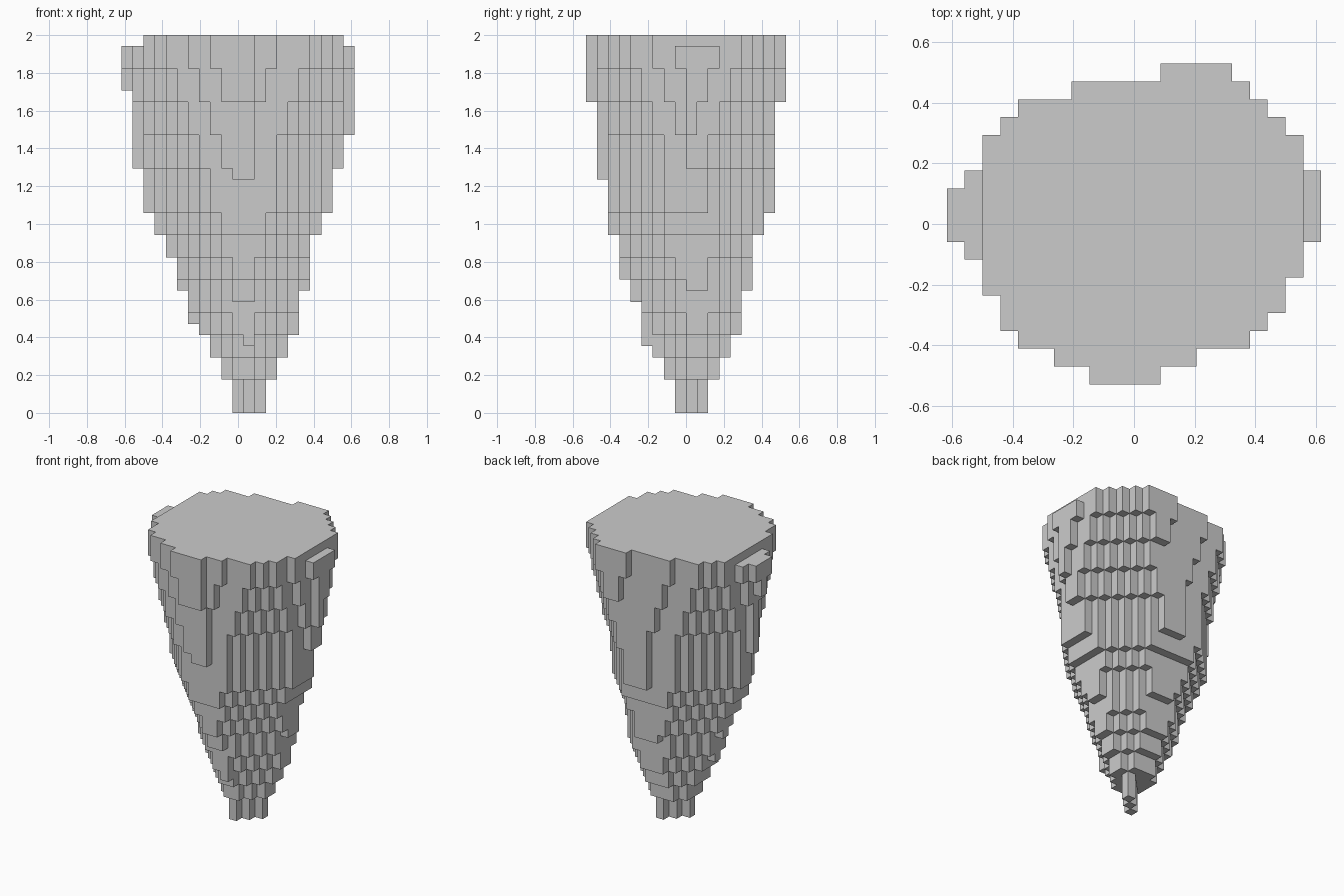
import bpy
import bmesh

cube = bpy.data.objects.get("Cube")
if cube:
    bpy.data.objects.remove(cube, do_unlink=True)

LAYERS, WIDTH, DEPTH = 34, 21, 18
CELL = 2 / LAYERS

# Rim outline: first and last column of each row, front to back
RIM = [(8, 12), (6, 14), (4, 17), (3, 18), (3, 19), (2, 19), (2, 20), (1, 20),
       (0, 21), (0, 21), (0, 21), (1, 21), (2, 20), (2, 20), (3, 19), (4, 18),
       (7, 17), (12, 16)]

# Sides of the taper: the layers, going up, where each moves out by one cell
RIGHT = [3, 5, 7, 11, 16, 18, 22, 25]
LEFT = [3, 5, 7, 8, 11, 14, 16, 18, 22, 29]
BACK = [3, 5, 7, 11, 16, 18, 28]
FRONT = [3, 5, 6, 10, 12, 16, 21, 28]

# Below each of these layers the stepped corners lose one more row of cells
EROSIONS = [31, 28, 25, 22, 18, 16, 14, 12, 9, 7, 5, 3]
FAR_PAUSES = {18, 12}       # the back left corner holds here
CROSS_PAUSES = {22}         # the back right and front left corners hold here

# The tip is a short diagonal wall, and ridges run up from its middle cell
RIDGE_I, RIDGE_J = 11, 9
TIP = {(RIDGE_I + n, RIDGE_J + n) for n in (-1, 0, 1)}


def steps(side, layer):
    """How many cells a side has moved out at a layer."""
    return sum(level <= layer for level in side)


def in_bounds(cell, layer):
    """Whether a cell lies between the four sides at a layer."""
    i, j = cell
    return (10 - steps(LEFT, layer) <= i < 13 + steps(RIGHT, layer)
            and 8 - steps(FRONT, layer) <= j < 11 + steps(BACK, layer))


def loses(cell, section, level):
    """Whether an outer corner cell is cut away below a level."""
    i, j = cell
    if i == RIDGE_I or j == RIDGE_J:
        return False
    for dx in (-1, 1):
        for dy in (-1, 1):
            if (i + dx, j) in section or (i, j + dy) in section:
                continue
            if dx == dy == 1 and level in FAR_PAUSES:
                continue
            if dx != dy and level in CROSS_PAUSES:
                continue
            return True
    return False


# Fill the layers from the rim downward, each one inside those above
cells = set()
section = {(i, j) for j, (first, last) in enumerate(RIM)
           for i in range(first, last)}
for layer in reversed(range(LAYERS)):
    if layer + 1 in EROSIONS:
        section = {c for c in section if not loses(c, section, layer + 1)}
    section = {c for c in section if in_bounds(c, layer)}
    if layer < EROSIONS[-1]:
        section = TIP
    for i, j in section:
        # The side ledges stop one layer below the flat top
        if layer < LAYERS - 1 or 2 <= i < WIDTH - 1:
            cells.add((i, j, layer))

# Skin the outside of the blocks
bm = bmesh.new()
corners = {}


def corner(point):
    if point not in corners:
        x, y, z = point
        corners[point] = bm.verts.new(((x - WIDTH / 2) * CELL,
                                       (y - DEPTH / 2) * CELL, z * CELL))
    return corners[point]


for cell in sorted(cells):
    for axis in range(3):
        for side in (0, 1):
            neighbour = list(cell)
            neighbour[axis] += 2 * side - 1
            if tuple(neighbour) in cells:
                continue
            loop = []
            for a, b in ((0, 0), (1, 0), (1, 1), (0, 1)):
                point = list(cell)
                point[axis] += side
                point[(axis + 1) % 3] += a
                point[(axis + 2) % 3] += b
                loop.append(corner(tuple(point)))
            bm.faces.new(loop if side else loop[::-1])

# Merge the flat areas into clean panels
bmesh.ops.dissolve_limit(bm, angle_limit=0.01, verts=bm.verts[:],
                         edges=bm.edges[:])

mesh = bpy.data.meshes.new("stepped_cone")
bm.to_mesh(mesh)
bm.free()
body = bpy.data.objects.new("stepped_cone", mesh)
bpy.context.collection.objects.link(body)

# Plain grey surface
grey = bpy.data.materials.new("plain_grey")
grey.use_nodes = True
colour = (0.6, 0.6, 0.6, 1)
grey.diffuse_color = colour
for node in grey.node_tree.nodes:
    if node.type == "BSDF_PRINCIPLED":
        node.inputs["Base Color"].default_value = colour
mesh.materials.append(grey)
